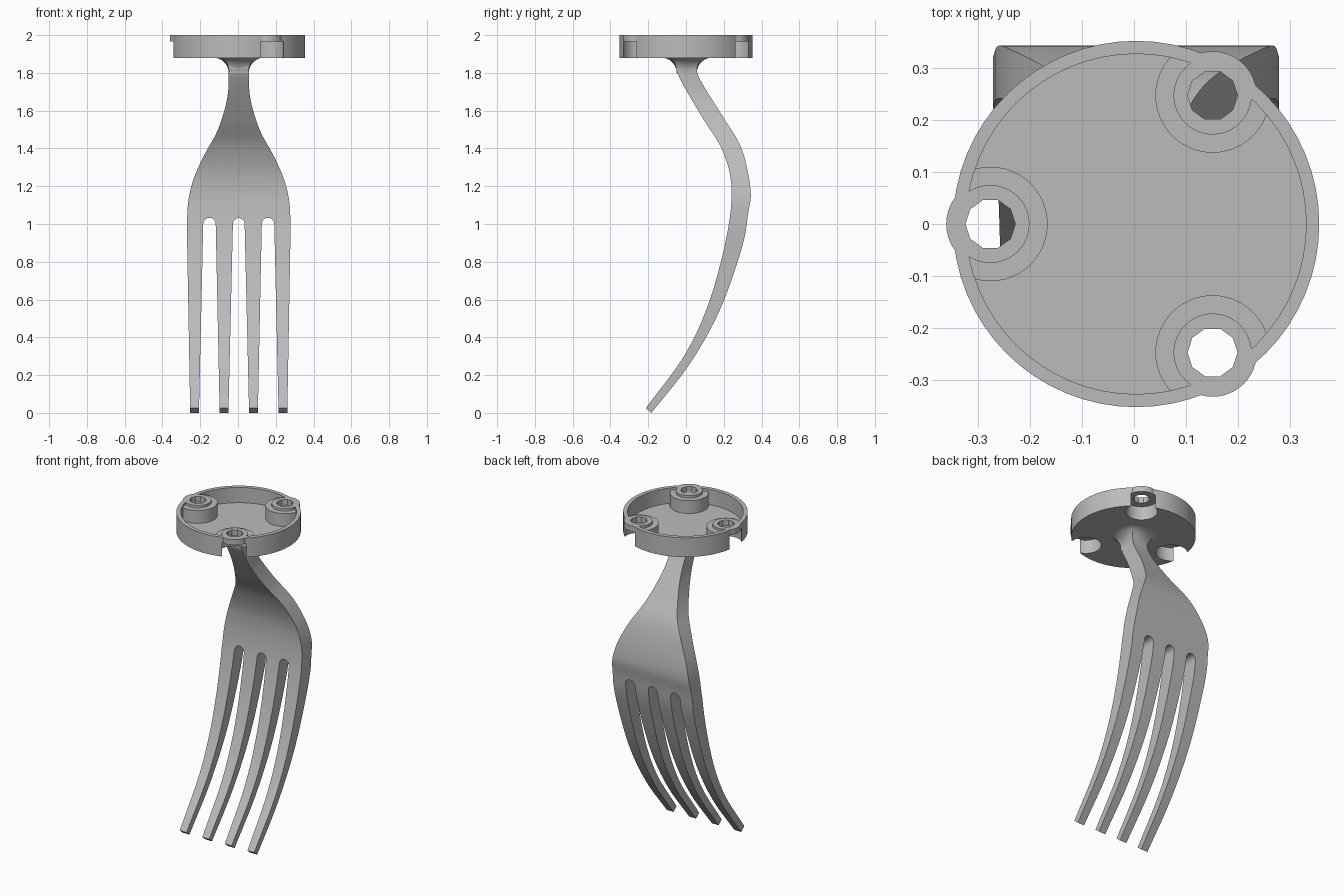
import bpy, bmesh, math
from mathutils import Vector

if "Cube" in bpy.data.objects:
    bpy.data.objects.remove(bpy.data.objects["Cube"])

grey = bpy.data.materials.new("plain grey")
grey.use_nodes = True
COLOUR = (0.5, 0.5, 0.5, 1)
grey.diffuse_color = COLOUR
grey.node_tree.nodes["Principled BSDF"].inputs["Base Color"].default_value = COLOUR

CX = 0.004                       # shared centre line
BOSSES = [(-0.276, 0), (0.151, 0.247), (0.151, -0.247)]


def make_object(name, bm):
    bmesh.ops.recalc_face_normals(bm, faces=bm.faces)
    mesh = bpy.data.meshes.new(name)
    bm.to_mesh(mesh)
    bm.free()
    mesh.materials.append(grey)
    ob = bpy.data.objects.new(name, mesh)
    bpy.context.collection.objects.link(ob)
    return ob


def prism(name, points, offset):
    """Extrude a closed 3D outline along an offset."""
    bm = bmesh.new()
    face = bm.faces.new([bm.verts.new(p) for p in points])
    out = bmesh.ops.extrude_face_region(bm, geom=[face])["geom"]
    bmesh.ops.translate(bm, vec=offset, verts=[v for v in out if isinstance(v, bmesh.types.BMVert)])
    return make_object(name, bm)


def cylinder(name, x, y, radius, low, high, sides=48):
    ring = [(x + radius * math.cos(math.tau * i / sides),
             y + radius * math.sin(math.tau * i / sides), low) for i in range(sides)]
    return prism(name, ring, (0, 0, high - low))


def boolean(target, tool, operation):
    """Apply a boolean and discard the tool."""
    mod = target.modifiers.new("cut", "BOOLEAN")
    mod.object, mod.operation, mod.solver = tool, operation, "EXACT"
    bpy.context.view_layer.objects.active = target
    bpy.ops.object.modifier_apply(modifier=mod.name)
    bpy.data.objects.remove(tool)


def smooth(ob, degrees):
    bpy.ops.object.select_all(action="DESELECT")
    ob.select_set(True)
    bpy.context.view_layer.objects.active = ob
    bpy.ops.object.shade_smooth_by_angle(angle=math.radians(degrees))


def spline(points, steps=5):
    """Catmull-Rom curve through 2D points."""
    p = [Vector(q) for q in points]
    p = [2 * p[0] - p[1]] + p + [2 * p[-1] - p[-2]]
    curve = []
    for a, b, c, d in zip(p, p[1:], p[2:], p[3:]):
        for i in range(steps):
            t = i / steps
            curve.append(0.5 * (2 * b + (c - a) * t + (2 * a - 5 * b + 4 * c - d) * t ** 2
                                + (3 * b - a - 3 * c + d) * t ** 3))
    return curve + [p[-2]]


# Cap: round cup with three screw bosses
cap = cylinder("cap", CX, 0, 0.352, 1.88, 2.0, 64)
cavity = cylinder("cavity", CX, 0, 0.327, 1.905, 2.1, 64)
for x, y in BOSSES:
    boolean(cap, cylinder("bump", x, y, 0.085, 1.9, 2.0), "UNION")
    boolean(cavity, cylinder("boss_step", x, y, 0.11, 1.8, 1.985), "DIFFERENCE")
    boolean(cavity, cylinder("boss_ring", x, y, 0.075, 1.8, 2.2), "DIFFERENCE")
boolean(cap, cavity, "DIFFERENCE")
for x, y in BOSSES:
    boolean(cap, cylinder("counterbore", x, y, 0.09, 1.7, 1.965), "DIFFERENCE")
    boolean(cap, cylinder("screw_hole", x, y, 0.048, 1.7, 2.2, 10), "DIFFERENCE")
smooth(cap, 30)

# Fork: bent side profile trimmed to the front outline
front_edge = spline([(-0.05, 1.86), (-0.05, 1.81), (0, 1.71), (0.095, 1.55), (0.19, 1.395),
                     (0.24, 1.21), (0.22, 0.96), (0.127, 0.6), (-0.005, 0.31), (-0.213, 0.025)])
back_edge = spline([(0.058, 1.86), (0.06, 1.8), (0.1, 1.72), (0.2, 1.56), (0.296, 1.395),
                    (0.342, 1.18), (0.328, 1.05), (0.296, 0.875), (0.18, 0.546),
                    (0.02, 0.26), (-0.183, 0)])
side = [(-0.4, y, z) for y, z in front_edge + back_edge[::-1]]
fork = prism("fork", side, (0.8, 0, 0))


def slot_arc(x, radius, start, end):
    """Round slot top from one angle to another."""
    return [(x + radius * math.cos(math.radians(start + (end - start) * i / 8)),
             1.0 + radius * math.sin(math.radians(start + (end - start) * i / 8)))
            for i in range(9)]


half = [tuple(p) for p in spline([(0.055, 1.95), (0.053, 1.8), (0.062, 1.66), (0.11, 1.5),
                                  (0.18, 1.37), (0.235, 1.25), (0.266, 1.13), (0.275, 1.0)])]
half += [(0.256, -0.05), (0.212, -0.05)] + slot_arc(0.155, 0.033, 0, 180)
half += [(0.1, -0.05), (0.056, -0.05)] + slot_arc(0, 0.031, 0, 90)
outline = half + [(-x, z) for x, z in half[-2::-1]]
trim = prism("outline_trim", [(CX + x, -0.6, z) for x, z in outline], (0, 1.2, 0))
boolean(fork, trim, "INTERSECT")
smooth(fork, 30)

# Neck flare: square shank blending into a round fillet under the cap
bm = bmesh.new()
rings, SIDES, STEPS = [], 32, 8
for i in range(STEPS + 1):
    a = math.pi / 2 * i / STEPS
    size = 0.053 + 0.087 * (1 - math.cos(a))
    roundness = i / STEPS
    ring = []
    for k in range(SIDES):
        t = math.tau * k / SIDES
        c, s = math.cos(t), math.sin(t)
        square = 1 / max(abs(c), abs(s))
        r = size * (square * (1 - roundness) + roundness)
        ring.append(bm.verts.new((CX + r * c, CX + r * s, 1.80 + 0.082 * math.sin(a))))
    rings.append(ring)
for low, high in zip(rings, rings[1:]):
    for k in range(SIDES):
        n = (k + 1) % SIDES
        bm.faces.new((low[k], low[n], high[n], high[k]))
bm.faces.new(rings[0])
bm.faces.new(rings[-1])
smooth(make_object("neck_flare", bm), 35)
